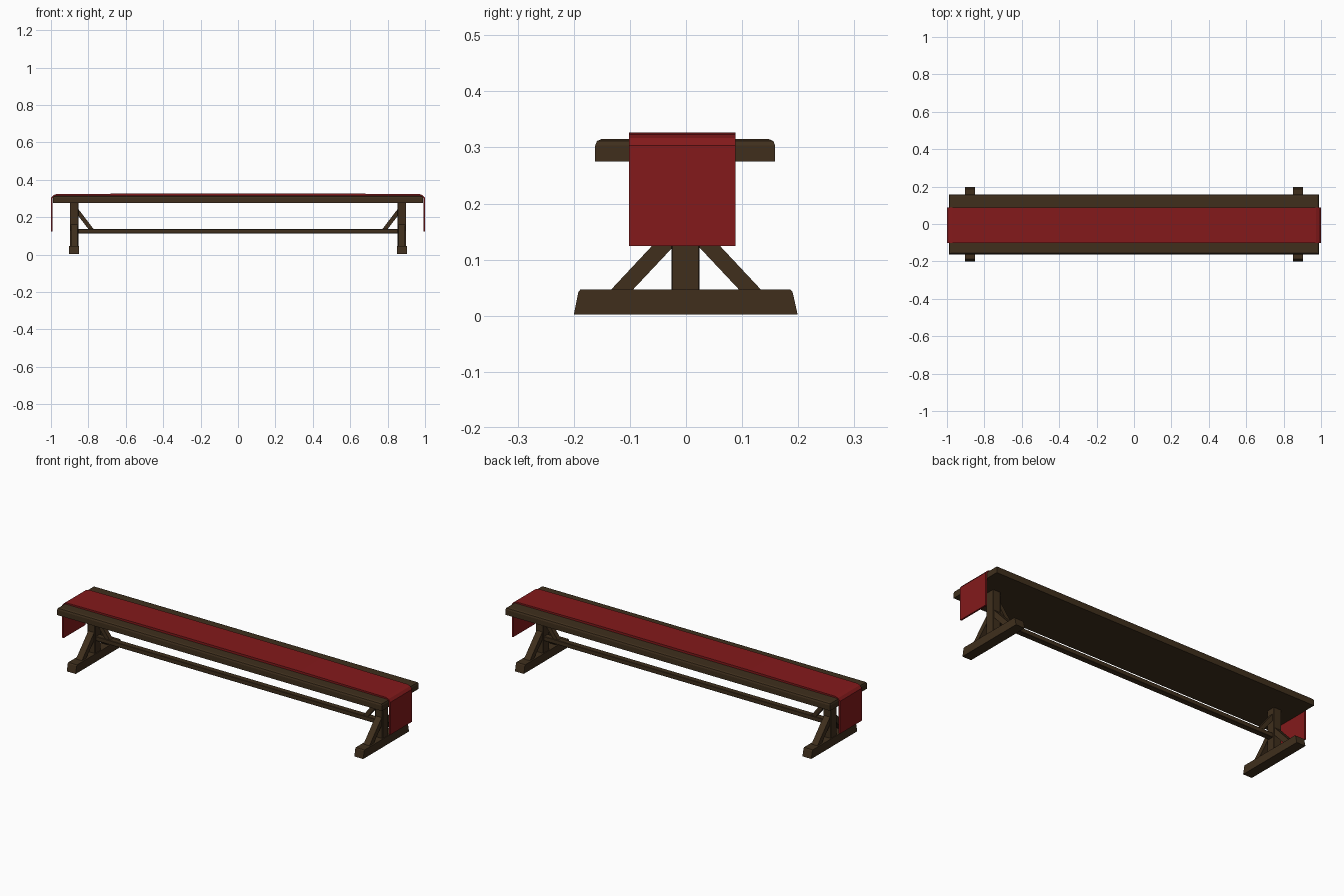
import bpy, bmesh

if "Cube" in bpy.data.objects:
    bpy.data.objects.remove(bpy.data.objects["Cube"])


def material(name, color):
    m = bpy.data.materials.new(name)
    m.diffuse_color = (*color, 1)
    m.use_nodes = True
    m.node_tree.nodes["Principled BSDF"].inputs["Base Color"].default_value = m.diffuse_color
    return m


WOOD = material("dark_wood", (0.05, 0.028, 0.012))
RED = material("red_cloth", (0.23, 0.010, 0.011))


def prism(name, profile, axis, lo, hi, mat, bevel=0.0):
    """Extrude a closed 2D profile along x (profile = y,z) or y (profile = x,z)."""
    bm = bmesh.new()
    place = (lambda p, t: (t, p[0], p[1])) if axis == "x" else (lambda p, t: (p[0], t, p[1]))
    face = bm.faces.new([bm.verts.new(place(p, lo)) for p in profile])
    ext = bmesh.ops.extrude_face_region(bm, geom=[face])
    verts = [g for g in ext["geom"] if isinstance(g, bmesh.types.BMVert)]
    bmesh.ops.translate(bm, verts=verts, vec=(hi - lo, 0, 0) if axis == "x" else (0, hi - lo, 0))
    bmesh.ops.recalc_face_normals(bm, faces=bm.faces)
    mesh = bpy.data.meshes.new(name)
    bm.to_mesh(mesh)
    bm.free()
    ob = bpy.data.objects.new(name, mesh)
    bpy.context.collection.objects.link(ob)
    mesh.materials.append(mat)
    if bevel:
        mod = ob.modifiers.new("chamfer", "BEVEL")
        mod.width = bevel
        mod.segments = 1
    return ob


def mirror_profile(profile, s):
    return [(s * a, b) for a, b in profile]


# seat plank with eased top edges on the sides and ends
seat = prism("seat", [(-.162, .275), (.159, .275), (.159, .315), (-.162, .315)],
             "x", -.99, .99, WOOD)
bm = bmesh.new()
bm.from_mesh(seat.data)
top = [e for e in bm.edges if all(v.co.z > .31 for v in e.verts)]
bmesh.ops.bevel(bm, geom=top, offset=.012, segments=2, profile=.5, affect="EDGES")
bm.to_mesh(seat.data)
bm.free()

# long stretcher between the two trestles
prism("stretcher", [(-.016, .113), (.016, .113), (.016, .137), (-.016, .137)],
      "x", -.87, .87, WOOD, .002)

for s, side in ((-1, "left"), (1, "right")):
    x = .876 * s
    # sloped-end foot
    prism(f"{side}_foot", [(-.2, .002), (.199, .002), (.19, .042), (.186, .047),
                           (-.188, .047), (-.192, .042)], "x", x - .027, x + .027, WOOD)
    # upright post
    prism(f"{side}_post", [(-.026, .04), (.024, .04), (.024, .28), (-.026, .28)],
          "x", x - .023, x + .023, WOOD, .002)
    # diagonal braces from foot to post
    brace = [(.135, .045), (.096, .045), (.018, .128), (.018, .17)]
    for t, end in ((-1, "front"), (1, "back")):
        prism(f"{side}_{end}_brace", mirror_profile(brace, t),
              "x", x - .018, x + .018, WOOD)
    # diagonal brace from stretcher to post
    knee = [(.77, .134), (.798, .134), (.858, .212), (.858, .249)]
    prism(f"{side}_stretcher_brace", mirror_profile(knee, s), "y", -.013, .013, WOOD)

# cloth runner draped over the seat and hanging past both ends
half = [(.45, .327), (.972, .323), (.988, .317), (1, .303), (1, .124),
        (.991, .124), (.991, .302), (.982, .311), (.97, .314)]
outline = half + mirror_profile(half[::-1], -1)
prism("cloth_runner", outline, "y", -.102, .088, RED)
